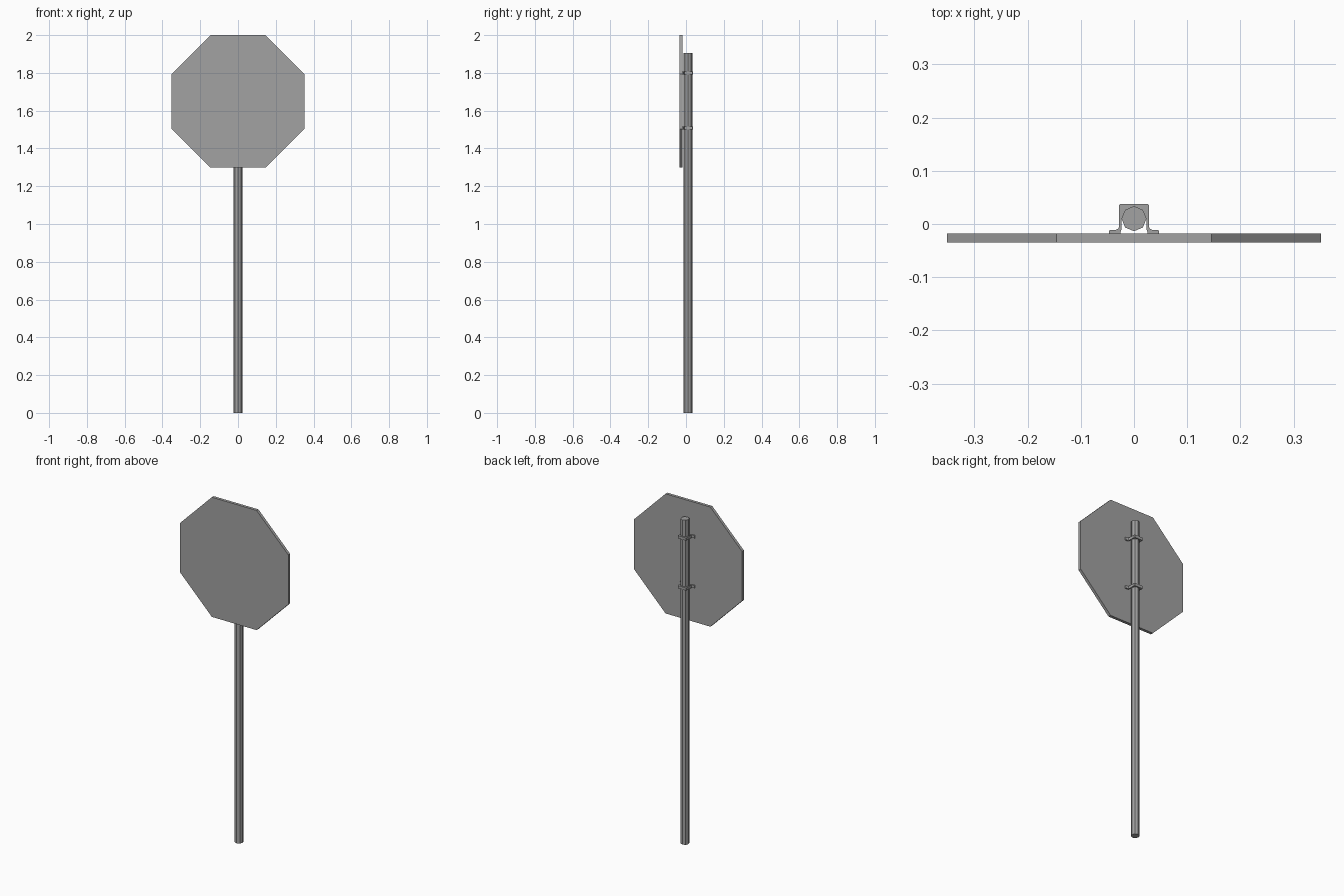
import bpy
import bmesh
from math import sin, cos, pi

cube = bpy.data.objects.get("Cube")
if cube:
    bpy.data.objects.remove(cube, do_unlink=True)

# One plain grey metal
grey = bpy.data.materials.new("grey_metal")
grey.use_nodes = True
colour = (0.36, 0.36, 0.36, 1)
grey.diffuse_color = colour
grey.node_tree.nodes["Principled BSDF"].inputs["Base Color"].default_value = colour


def extrude(name, outline, offset):
    """Extrude a closed outline of 3D points along an offset."""
    bm = bmesh.new()
    face = bm.faces.new([bm.verts.new(p) for p in outline])
    moved = bmesh.ops.extrude_face_region(bm, geom=[face])["geom"]
    verts = [v for v in moved if isinstance(v, bmesh.types.BMVert)]
    bmesh.ops.translate(bm, verts=verts, vec=offset)
    bmesh.ops.recalc_face_normals(bm, faces=bm.faces)
    mesh = bpy.data.meshes.new(name)
    bm.to_mesh(mesh)
    bm.free()
    mesh.materials.append(grey)
    obj = bpy.data.objects.new(name, mesh)
    bpy.context.collection.objects.link(obj)
    return obj


# Octagonal sign plate
HALF, CENTRE = 0.351, 1.649
radius = HALF / cos(pi / 8)
plate = [(radius * cos(pi / 8 + i * pi / 4), -0.035,
          CENTRE + radius * sin(pi / 8 + i * pi / 4)) for i in range(8)]
extrude("sign_plate", plate, (0, 0.017, 0))

# Eight-sided post
POST_R, POST_Y = 0.0235, 0.01
post = [(POST_R * sin(i * pi / 4), POST_Y + POST_R * cos(i * pi / 4), 0)
        for i in range(8)]
extrude("post", post, (0, 0, 1.905))

# Strap brackets: right half of the outside, then the inside hugging the post
outer = [(0.047, -0.018), (0.047, -0.013), (0.044, -0.011), (0.034, -0.011),
         (0.030, -0.009), (0.028, -0.005), (0.028, 0.035), (0.025, 0.038)]
inner = [(POST_R * sin(i * pi / 4), POST_Y + POST_R * cos(i * pi / 4))
         for i in range(1, 3)]
inner += [(0.0235, -0.010), (0.026, -0.018)]


def mirrored(points):
    return [(-x, y) for x, y in reversed(points)]


strap = outer + mirrored(outer) + mirrored(inner) + [(0, POST_Y + POST_R)] + inner
HEIGHT = 0.016
for name, z in (("upper_bracket", 1.80), ("lower_bracket", 1.507)):
    extrude(name, [(x, y, z - HEIGHT / 2) for x, y in strap], (0, 0, HEIGHT))
